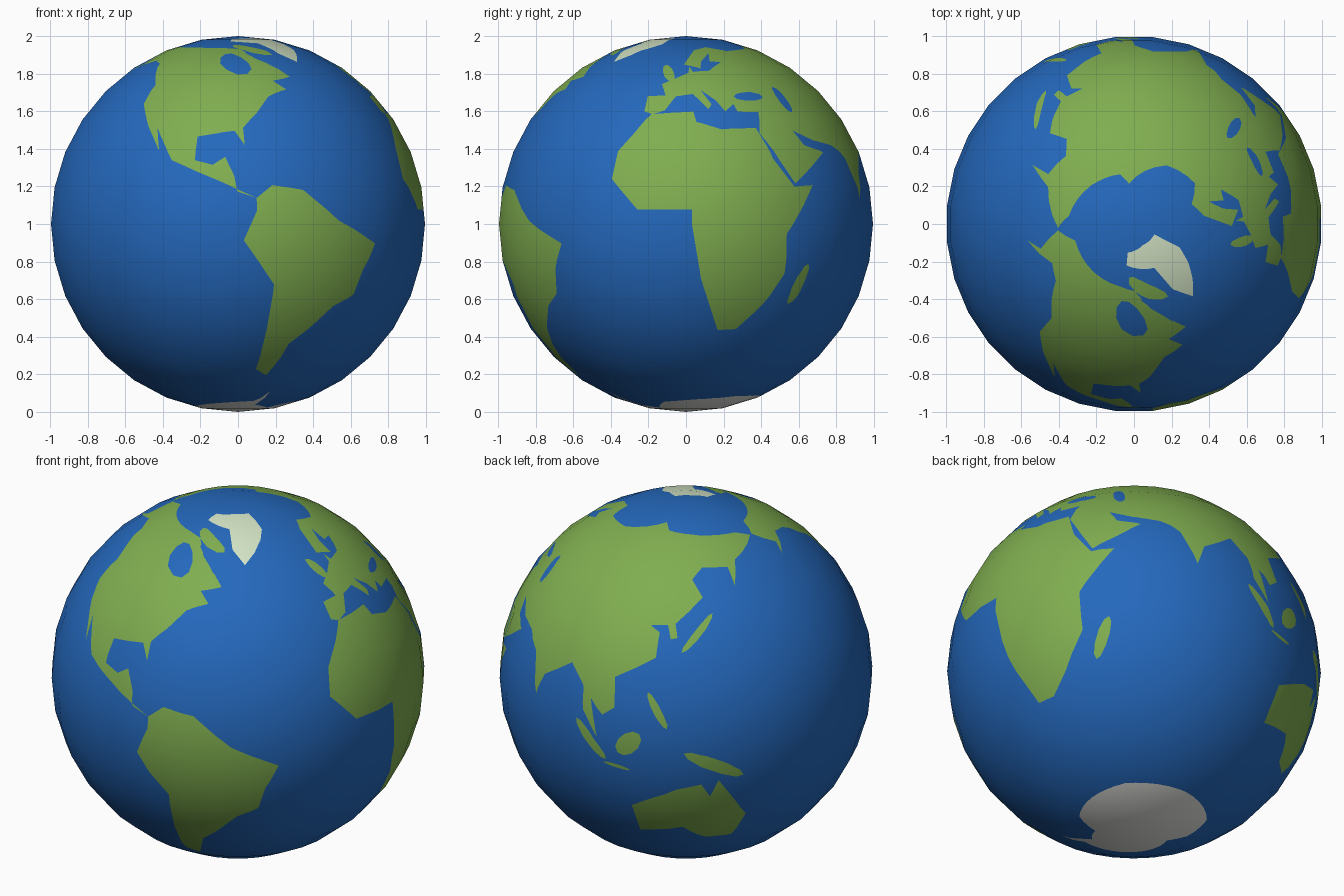
import bpy, bmesh, math
from mathutils import Vector, Matrix

if "Cube" in bpy.data.objects:
    bpy.data.objects.remove(bpy.data.objects["Cube"])

LON0 = 7.2          # longitude that faces +x


def direction(lon, lat):
    a, b = math.radians(lon - LON0), math.radians(lat)
    return Vector((math.cos(b) * math.cos(a), math.cos(b) * math.sin(a), math.sin(b)))


def edges(poly):
    return zip(poly, poly[1:] + poly[:1])


def oval(lon, lat, length, width, tilt, n=10):
    """Tilted oval island or sea: centre, half sizes in degrees, angle from east."""
    pts, r = [], math.radians(tilt)
    for i in range(n):
        t = math.tau * i / n
        u, v = length * math.cos(t), width * math.sin(t)
        y = lat + u * math.sin(r) + v * math.cos(r)
        x = u * math.cos(r) - v * math.sin(r)
        pts.append((lon + x / math.cos(math.radians(lat)), y))
    return pts


def inside(lon, lat, poly):
    hit = False
    for (x1, y1), (x2, y2) in edges(poly):
        if (y1 > lat) != (y2 > lat) and lon < x1 + (lat - y1) * (x2 - x1) / (y2 - y1):
            hit = not hit
    return hit


def cut_line(bm, a, b):
    """Cut the faces under one short stretch of coast, from a to b."""
    n = a.cross(b)
    if n.length < 1e-4:
        return
    n.normalize()
    mid, reach = (a + b) / 2, (b - a).length / 2 + 0.16
    t = (b - a).normalized()
    lo, hi = a.dot(t) - 0.003, b.dot(t) + 0.003
    faces = []
    for f in bm.faces:
        if (f.calc_center_median() - mid).length < reach:
            s = [v.co.dot(t) for v in f.verts]
            d = [v.co.dot(n) for v in f.verts]
            if max(s) > lo and min(s) < hi and max(d) > 1e-5 and min(d) < -1e-5:
                faces.append(f)
    if faces:
        geom = faces + list({e for f in faces for e in f.edges}) \
            + list({v for f in faces for v in f.verts})
        bmesh.ops.bisect_plane(bm, geom=geom, dist=1e-5, plane_co=(0, 0, 0), plane_no=n)


def cut_coast(bm, poly):
    for (x1, y1), (x2, y2) in edges(poly):
        k = max(1, math.ceil(abs(x2 - x1) / 9))
        pts = [direction(x1 + (x2 - x1) * i / k, y1 + (y2 - y1) * i / k) for i in range(k + 1)]
        for a, b in zip(pts, pts[1:]):
            cut_line(bm, a, b)


# Simplified continent outlines as (longitude, latitude)
north_america = [
    (-168, 66), (-157, 71), (-95, 70), (-82, 69), (-65, 59), (-56, 52), (-66, 50),
    (-61, 46), (-70, 43), (-76, 36), (-81, 31), (-80.5, 25), (-84, 30), (-97, 28),
    (-97, 20), (-91, 18.5), (-87, 21), (-84, 15), (-83, 10), (-77, 8), (-88, 13),
    (-105, 20), (-113, 31), (-110, 23), (-124, 40), (-124, 48), (-137, 59),
    (-147, 61), (-164, 55), (-158, 59)]
south_america = [
    (-77, 8), (-72, 12), (-62, 10.5), (-50, 1), (-35, -6), (-39, -14), (-41, -22),
    (-48, -26), (-62, -40), (-68, -54), (-74, -51), (-71, -19), (-81, -5), (-77, 4)]
africa = [
    (-6, 36), (10, 37), (11, 33), (20, 30.5), (33, 31), (37, 20.5), (43.5, 11.5),
    (51, 12), (40, -3), (40.5, -15.5), (33, -27), (26, -34), (19, -34.5), (12, -17),
    (9, 0), (9, 4.5), (-8, 4.5), (-17, 14), (-16, 23)]
eurasia = [
    (-9, 37), (-9, 43), (-1.5, 43.5), (-4, 48.5), (8.5, 54), (9, 57), (11, 54.3),
    (20, 55), (29, 60), (22, 60.3), (24, 65.5), (17, 61), (15, 56), (6, 58.5),
    (14, 68), (26, 71), (41, 67), (68, 69), (104, 77.5), (113, 74), (140, 72.5),
    (180, 69.5), (190, 66), (164, 60), (157, 51), (157, 58), (142, 59), (135.5, 54.7),
    (140, 48.5), (128, 40), (129, 35.5), (126.5, 35), (125, 39.5), (118, 39), (122, 37),
    (121.5, 29), (108, 21.5), (109, 12), (105, 9), (100.5, 13.4), (103.5, 1.5), (98, 9),
    (97, 16.5), (91, 22.5), (80.3, 15.5), (77.5, 8), (72.7, 20.5), (66, 25), (57, 26.5),
    (48.5, 30), (51.5, 25), (59.5, 22.5), (44, 12.6), (34, 29), (36, 36.7), (27.5, 37),
    (26.5, 40), (22.5, 37), (19.5, 41.5), (13.5, 45.5), (17.5, 40), (16, 38), (10, 44),
    (3, 43), (-1, 37.5), (-5.5, 36)]
australia = [
    (114, -22), (129, -14.5), (137, -12.2), (140, -17.5), (142.5, -11), (153.4, -27),
    (150, -37.5), (140, -38), (131, -31.5), (115, -34.5)]
greenland = [
    (-93, 77), (-95, 81), (-60, 83), (-20, 83), (-20, 74), (-43.5, 60), (-52, 66), (-58, 75)]
antarctica = [
    (-180, -78), (-100, -73), (-68, -71), (-60, -63.5), (-62, -75), (-35, -78),
    (-15, -72), (50, -66.5), (100, -66), (145, -67), (170, -72), (180, -78),
    (180, -90), (-180, -90)]

islands = [
    oval(-2, 54, 4.5, 1.6, 110),        # north-west Europe
    oval(46.8, -18.8, 7, 1.9, 70),      # east of Africa
    oval(-73, 69, 7, 2.2, -38),         # arctic Canada
    oval(137, 37, 8, 1.2, 50),          # east of Asia
    oval(123, 12.5, 6.5, 1.3, -60),     # south-east Asia
    oval(114, 1, 5, 3.2, 45),
    oval(101, 0, 8, 1.6, -47),
    oval(110, -7.5, 4.6, 0.6, -8),
    oval(141, -5.5, 10.5, 2.2, -25)]    # north of Australia
seas = [
    oval(-85, 59.3, 7, 4, 120),         # great northern bay
    oval(34.5, 43, 5, 1.7, 0),          # inland seas of Eurasia
    oval(51, 42, 5.3, 1.8, 100)]

# Paint order: later regions win. Slots: 0 ocean, 1 land, 2 pale ice, 3 polar ice
regions = [(p, 1) for p in [north_america, south_america, africa, eurasia, australia]]
regions += [(p, 0) for p in seas] + [(p, 1) for p in islands]
regions += [(greenland, 2), (antarctica, 3)]

# Low-poly globe, 32 segments by 16 rings, cut along every coast
bm = bmesh.new()
bmesh.ops.create_uvsphere(bm, u_segments=32, v_segments=16, radius=1,
                          matrix=Matrix.Rotation(math.pi / 32, 4, 'Z'))
for poly, _ in regions:
    cut_coast(bm, poly)

# Colour each cut face by the region it lies in
for f in bm.faces:
    f.smooth = True
    c = f.calc_center_median().normalized()
    lat = math.degrees(math.asin(max(-1, min(1, c.z))))
    lon = (math.degrees(math.atan2(c.y, c.x)) + LON0 + 180) % 360 - 180
    for poly, slot in regions:
        if inside(lon, lat, poly) or inside(lon + 360, lat, poly):
            f.material_index = slot

mesh = bpy.data.meshes.new("globe")
bm.to_mesh(mesh)
bm.free()
for name, rgb in [("ocean blue", (0.018, 0.14, 0.51)), ("land green", (0.216, 0.423, 0.08)),
                  ("pale green ice", (0.66, 0.78, 0.56)), ("polar ice", (0.83, 0.83, 0.79))]:
    mat = bpy.data.materials.new(name)
    mat.diffuse_color = (*rgb, 1)
    mat.use_nodes = True
    mat.node_tree.nodes["Principled BSDF"].inputs["Base Color"].default_value = mat.diffuse_color
    mesh.materials.append(mat)

# Round shading over the flat facets
mesh.normals_split_custom_set_from_vertices([v.co.normalized() for v in mesh.vertices])
globe = bpy.data.objects.new("globe", mesh)
globe.location.z = 1
bpy.context.collection.objects.link(globe)
